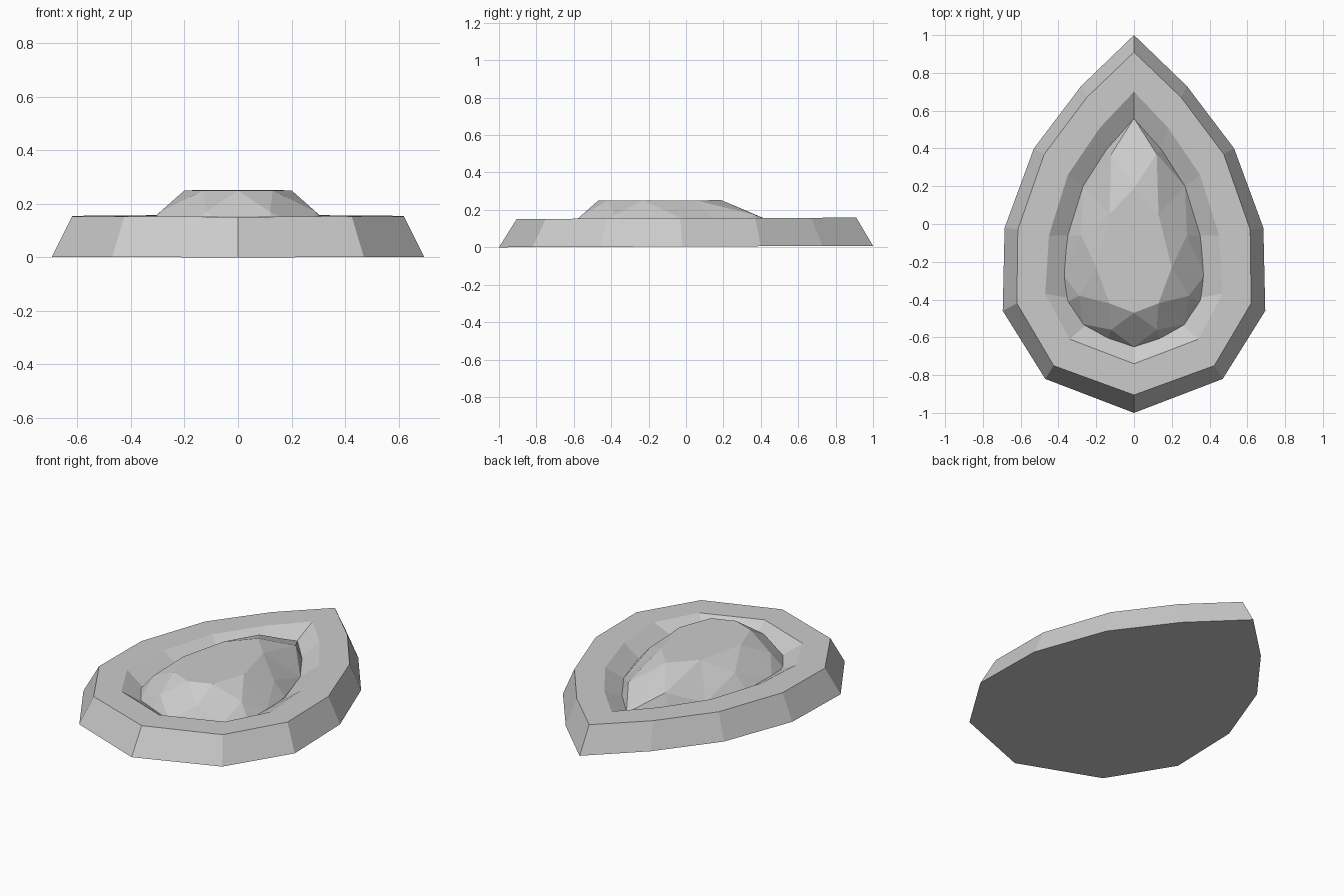
import bpy
import bmesh

cube = bpy.data.objects.get("Cube")
if cube:
    bpy.data.objects.remove(cube, do_unlink=True)

grey = bpy.data.materials.new("plain_grey")
grey.use_nodes = True
COLOUR = (0.6, 0.6, 0.6, 1)
grey.diffuse_color = COLOUR
grey.node_tree.nodes["Principled BSDF"].inputs["Base Color"].default_value = COLOUR


def mirrored(half):
    """Close a right-hand half outline (tip to base) into a full loop."""
    return half + [(-x, y) for x, y in reversed(half) if x > 0]


def add_loop(bm, half, height):
    # the whole piece rises very slightly towards the tip
    return [bm.verts.new((x, y, height + 0.004 * (1 + y))) for x, y in mirrored(half)]


def bridge(bm, a, b):
    n = len(a)
    for i in range(n):
        j = (i + 1) % n
        bm.faces.new((a[i], a[j], b[j], b[i]))


def finish(bm, name):
    bmesh.ops.recalc_face_normals(bm, faces=bm.faces)
    mesh = bpy.data.meshes.new(name)
    bm.to_mesh(mesh)
    bm.free()
    mesh.materials.append(grey)
    bpy.context.collection.objects.link(bpy.data.objects.new(name, mesh))


# Frame: sloped outer wall, flat rim, sloped seat under the stone
base = [(0, 1), (.28, .73), (.53, .4), (.685, -.02), (.695, -.46), (.47, -.82), (0, -1)]
rim_outer = [(0, .91), (.25, .67), (.475, .37), (.615, -.03), (.62, -.42), (.425, -.75), (0, -.905)]
rim_inner = [(0, .7), (.18, .51), (.35, .26), (.45, -.06), (.47, -.37), (.34, -.61), (0, -.74)]
seat = [(0, .53), (.135, .38), (.26, .19), (.345, -.06), (.345, -.39), (.25, -.53), (0, -.64)]
bm = bmesh.new()
loops = [add_loop(bm, half, z) for half, z in
         ((base, 0), (rim_outer, .151), (rim_inner, .151), (seat, .08))]
for lower, upper in zip(loops, loops[1:]):
    bridge(bm, lower, upper)
bm.faces.new(loops[0])
bm.faces.new(loops[-1])
finish(bm, "frame")

# Stone: brilliant cut crown with table, star, kite and girdle facets
girdle = [(0, .56), (.15, .39), (.27, .2), (.35, -.06), (.375, -.27),
          (.35, -.41), (.27, -.53), (.14, -.61), (0, -.65)]
middle = [(.12, .37), (.28, -.06), (.29, -.38), (.12, -.56)]
table = [(0, .19), (.13, .05), (.2, -.23), (.13, -.42), (0, -.47)]
bm = bmesh.new()
g = add_loop(bm, girdle, .088)
m = add_loop(bm, middle, .168)
t = add_loop(bm, table, .247)
skirt = add_loop(bm, [(x * .93, y * .93) for x, y in girdle], .04)
bm.faces.new(t)
count = len(t)
for i in range(count):
    after = (i + 1) % count
    bm.faces.new((t[i], m[i], t[after]))
    bm.faces.new((t[i], m[i - 1], g[2 * i]))
    bm.faces.new((t[i], g[2 * i], m[i]))
    bm.faces.new((m[i], g[2 * i], g[2 * i + 1]))
    bm.faces.new((m[i], g[2 * i + 1], g[2 * after]))
bridge(bm, g, skirt)
bm.faces.new(skirt)
finish(bm, "cut_stone")
